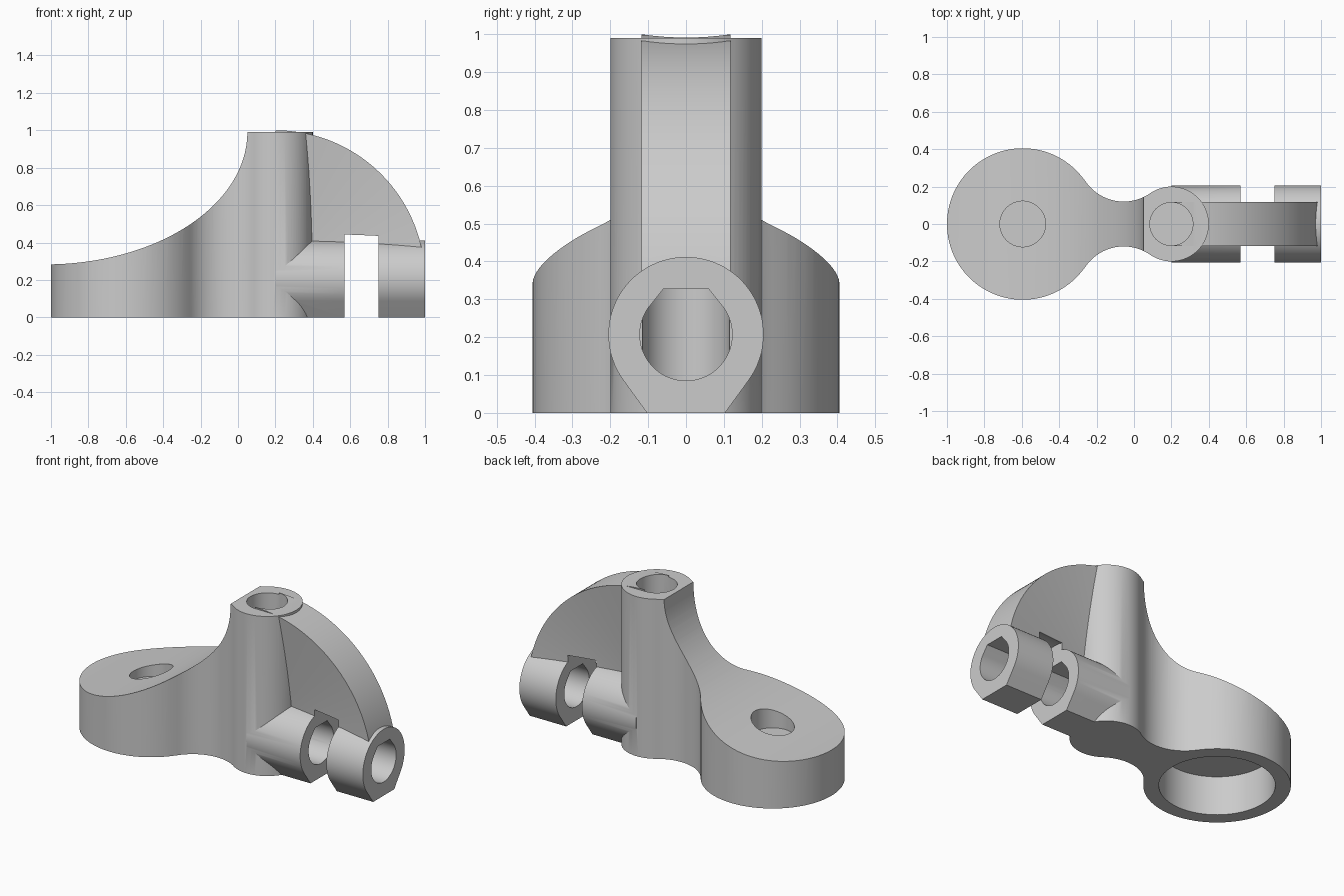
import bpy, bmesh, math
from math import sin, cos, pi, radians, sqrt, atan2
from mathutils import Vector

cube = bpy.data.objects.get("Cube")
if cube:
    bpy.data.objects.remove(cube, do_unlink=True)

mat = bpy.data.materials.new("light_grey")
mat.use_nodes = True
GREY = (0.6, 0.6, 0.6, 1)
mat.diffuse_color = GREY
mat.node_tree.nodes["Principled BSDF"].inputs["Base Color"].default_value = GREY


def arc(cx, cy, r, a0, a1, n, ry=None):
    """Points along an arc, angles in radians."""
    ry = r if ry is None else ry
    return [(cx + r * cos(a0 + (a1 - a0) * i / n),
             cy + ry * sin(a0 + (a1 - a0) * i / n)) for i in range(n + 1)]


def finish(name, bm):
    bmesh.ops.remove_doubles(bm, verts=bm.verts, dist=1e-5)
    bmesh.ops.recalc_face_normals(bm, faces=bm.faces)
    me = bpy.data.meshes.new(name)
    bm.to_mesh(me)
    bm.free()
    me.materials.append(mat)
    ob = bpy.data.objects.new(name, me)
    bpy.context.collection.objects.link(ob)
    return ob


def prism(name, pts, axis, lo, hi):
    """Extrude a closed outline along an axis from lo to hi."""
    place = {"x": lambda a, b: (lo, a, b),
             "y": lambda a, b: (a, lo, b),
             "z": lambda a, b: (a, b, lo)}[axis]
    step = Vector([(hi - lo) * (axis == k) for k in "xyz"])
    bm = bmesh.new()
    f = bm.faces.new([bm.verts.new(place(*p)) for p in pts])
    ext = bmesh.ops.extrude_face_region(bm, geom=[f], use_keep_orig=True)
    moved = [g for g in ext["geom"] if isinstance(g, bmesh.types.BMVert)]
    bmesh.ops.translate(bm, verts=moved, vec=step)
    return finish(name, bm)


def circle(cx, cy, r, n=72):
    return arc(cx, cy, r, 0, 2 * pi, n)[:-1]


def combine(target, other, operation):
    """Apply a boolean and remove the helper."""
    other.hide_render = True
    m = target.modifiers.new("bool", 'BOOLEAN')
    m.operation, m.object, m.solver = operation, other, 'EXACT'
    bpy.context.view_layer.objects.active = target
    bpy.ops.object.modifier_apply(modifier=m.name)
    bpy.data.objects.remove(other, do_unlink=True)


# Body outline: big foot circle and post circle joined by a waisted neck
FOOT, FOOT_R, POST, POST_R = -0.595, 0.405, 0.2, 0.2
NECK_X, NECK_R = -0.055, 0.247
NECK_Y = 0.12 + NECK_R
ang_foot = atan2(NECK_Y, NECK_X - FOOT)
ang_post = atan2(NECK_Y, NECK_X - POST)
half = arc(POST, 0, POST_R, 0, ang_post, 28)
half += arc(NECK_X, NECK_Y, NECK_R, ang_post - pi, ang_foot - pi, 24)[1:]
half += arc(FOOT, 0, FOOT_R, ang_foot, pi, 40)[1:]
outline = half + [(x, -y) for x, y in reversed(half[1:-1])]
bracket = prism("bracket", outline, "z", 0, 0.99)

# Sweeping elliptical slope from the foot up to the post
slope = arc(-1.03, 0.99, 1.08, -pi / 2, 0, 48, ry=0.707)
slope += [(0.05, 1.2), (-1.2, 1.2), (-1.2, 0.283)]
combine(bracket, prism("slope_cutter", slope, "y", -0.6, 0.6), 'DIFFERENCE')

# Wedge-section fin: a sector whose thickness grows with radius
bm = bmesh.new()
R, T, C = 0.8, 0.118, 0.2
hub = bm.verts.new((C, 0, C))
rim = []
N = 40
for i in range(N + 1):
    a = radians(8 + 82 * i / N)
    rim.append([bm.verts.new((C + R * cos(a), s * T, C + R * sin(a))) for s in (-1, 1)])
for (a, b), (c, d) in zip(rim, rim[1:]):
    bm.faces.new((a, b, d, c))
    bm.faces.new((hub, a, c))
    bm.faces.new((hub, d, b))
bm.faces.new((hub, rim[0][1], rim[0][0]))
bm.faces.new((hub, rim[-1][0], rim[-1][1]))
fin = finish("fin", bm)

# Clearance slot in the fin between the two clamp sleeves
AXIS = 0.207
combine(fin, prism("slot_cutter", circle(0, AXIS, 0.245), "x", 0.57, 0.75), 'DIFFERENCE')
combine(bracket, fin, 'UNION')

# Two sleeves with flat-footed round section
t = radians(36)
sleeve = arc(0, AXIS, 0.205, -t, pi + t, 60) + [(-0.103, 0), (0.103, 0)]
for name, lo, hi in (("inner_sleeve", 0.2, 0.57), ("outer_sleeve", 0.75, 1.0)):
    combine(bracket, prism(name, sleeve, "x", lo, hi), 'UNION')

# Sleeve bore with a flattened teardrop roof
bore = arc(0, AXIS, 0.122, pi - t, 2 * pi + t, 56) + [(0.06, 0.327), (-0.06, 0.327)]
combine(bracket, prism("bore_cutter", bore, "x", 0.2, 1.1), 'DIFFERENCE')

# Post hole, foot hole and the wide recess under the foot
for name, x, r, lo, hi in (("post_hole", POST, 0.115, 0.08, 1.2),
                           ("foot_hole", FOOT, 0.122, 0.255, 0.8),
                           ("foot_recess", FOOT, 0.32, -0.1, 0.24)):
    combine(bracket, prism(name, circle(x, 0, r), "z", lo, hi), 'DIFFERENCE')

# Smooth curved walls, keep edges crisp
bpy.ops.object.select_all(action='DESELECT')
bracket.select_set(True)
bpy.context.view_layer.objects.active = bracket
bpy.ops.object.shade_smooth_by_angle(angle=radians(25))
